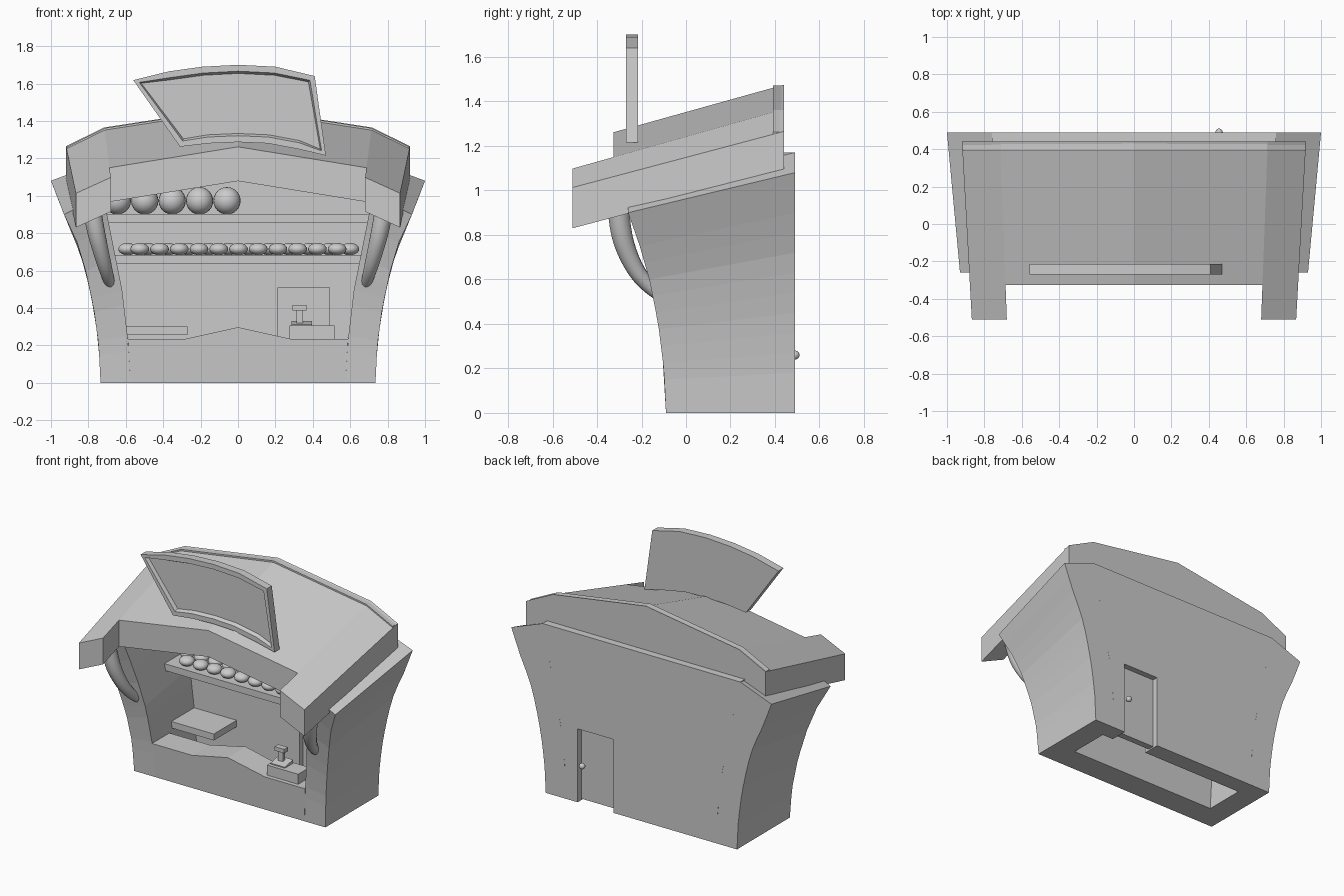
import bpy, bmesh, math
from mathutils import Vector

if "Cube" in bpy.data.objects:
    bpy.data.objects.remove(bpy.data.objects["Cube"])


def interp(table, t):
    for (a, va), (b, vb) in zip(table, table[1:]):
        if t <= b:
            return va + (vb - va) * (t - a) / (b - a)
    return table[-1][1]


def finish(bm, name, smooth=False):
    bmesh.ops.recalc_face_normals(bm, faces=bm.faces)
    me = bpy.data.meshes.new(name)
    bm.to_mesh(me)
    bm.free()
    if smooth:
        me.shade_smooth()
    ob = bpy.data.objects.new(name, me)
    bpy.context.collection.objects.link(ob)
    return ob


def loft(name, rings):
    """Closed solid through matching rings of points."""
    bm = bmesh.new()
    vr = [[bm.verts.new(p) for p in r] for r in rings]
    n = len(vr[0])
    for a, b in zip(vr, vr[1:]):
        for i in range(n):
            j = (i + 1) % n
            bm.faces.new((a[i], a[j], b[j], b[i]))
    bm.faces.new(vr[0])
    bm.faces.new(vr[-1])
    return finish(bm, name)


def prism(name, pts, front, back):
    """Extrude an x/z outline along y; front may depend on z."""
    f = front if callable(front) else (lambda z: front)
    return loft(name, [[(x, f(z), z) for x, z in pts], [(x, back, z) for x, z in pts]])


def box(name, x0, x1, y0, y1, z0, z1):
    return prism(name, [(x0, z0), (x1, z0), (x1, z1), (x0, z1)], y0, y1)


def ball(name, loc, r, squash=1.0):
    bm = bmesh.new()
    bmesh.ops.create_uvsphere(bm, u_segments=20, v_segments=12, radius=r)
    bmesh.ops.scale(bm, vec=(1, 1, squash), verts=bm.verts)
    bmesh.ops.translate(bm, vec=loc, verts=bm.verts)
    return finish(bm, name, True)


# flare of the body: outer half width, front depth, inner half width by height
OUT = [(0, .735), (.2, .745), (.4, .772), (.6, .815), (.75, .86), (.91, .935), (1.08, 1.0)]
FRONT = [(0, -.09), (.2, -.10), (.4, -.125), (.6, -.165), (.75, -.208), (.9, -.26), (1.02, -.29)]
INN = [(0, .575), (.23, .588), (.5, .62), (.7, .66), (.9, .70), (1.17, .76)]
front_y = lambda z: interp(FRONT, z)

# side walls
N = 12
for s, side in ((-1, "left"), (1, "right")):
    rings = []
    for i in range(N + 1):
        t = i / N
        of, ob_, ib, if_ = .90 * t, 1.08 * t, 1.17 * t, 1.0 * t
        rings.append([(s * interp(OUT, of), front_y(of), of),
                      (s * interp(OUT, ob_), .49, ob_),
                      (s * interp(INN, ib), .49, ib),
                      (s * interp(INN, if_), front_y(of), if_)])
    loft(side + "_wall", rings)

# back wall with door notch
edge = [(x, z) for z, x in INN]
notch = [(.49, 0), (.49, .51), (.215, .51), (.215, 0)]
prism("back_wall", [(-x, z) for x, z in reversed(edge)] + notch[::-1] + edge, .37, .49)
box("door", .215, .49, .405, .45, .01, .51)
ball("door_knob", (.455, .49, .26), .02)

# front counter with peaked top
prism("counter", [(-.575, 0), (.575, 0), (.588, .235), (.28, .235), (0, .297), (-.28, .235), (-.588, .235)],
      front_y, .086)

# roof: arched slab with two arms projecting at the front
YB = .44
RB = [(-.92, 1.265), (-.715, 1.365), (0, 1.475), (.715, 1.365), (.92, 1.265)]
RF = [(-.867, 1.013), (-.68, 1.098), (0, 1.21), (.68, 1.098), (.867, 1.013)]


def roof_ring(idx, y):
    k = (YB - y) / .95
    top = []
    for i in idx:
        p = Vector(RB[i]).lerp(Vector(RF[i]), k)
        top.append((p.x, y, p.y))
    return top + [(x, yy, z - .183) for x, yy, z in reversed(top)]


for name, idx, yf in (("roof_centre", (1, 2, 3), -.325), ("roof_left_arm", (0, 1), -.51),
                      ("roof_right_arm", (3, 4), -.51)):
    loft(name, [roof_ring(idx, YB), roof_ring(idx, yf)])
prism("roof_gable", [(-.915, 1.09), (.915, 1.09)] + [(x * .995, z - .003) for x, z in reversed(RB)], .39, YB)

# curved brackets under the arms
for s, side in ((-1, "left"), (1, "right")):
    cu = bpy.data.curves.new(side + "_bracket", "CURVE")
    cu.dimensions = "3D"
    cu.bevel_depth = .05
    cu.bevel_resolution = 4
    cu.use_fill_caps = True
    path = [(.785, -.305, .95, 1), (.765, -.30, .83, 1), (.73, -.255, .69, .85),
            (.70, -.185, .58, .7), (.685, -.12, .53, .55)]
    sp = cu.splines.new("NURBS")
    sp.points.add(len(path) - 1)
    for p, (x, y, z, r) in zip(sp.points, path):
        p.co = (s * x, y, z, 1)
        p.radius = r
    sp.use_endpoint_u = True
    sp.order_u = 3
    sp.resolution_u = 5
    sp.use_smooth = True
    bpy.context.collection.objects.link(bpy.data.objects.new(side + "_bracket", cu))

# sign board with recessed panel
outline = [(-.56, 1.618), (-.37, 1.665), (-.19, 1.69), (0, 1.70), (.2, 1.69), (.41, 1.64),
           (.47, 1.215), (.32, 1.25), (.16, 1.28), (0, 1.287), (-.16, 1.28), (-.31, 1.262)]
sign = prism("sign_board", outline, -.27, -.215)
bm = bmesh.new()
bm.from_mesh(sign.data)
bm.faces.ensure_lookup_table()
face = min(bm.faces, key=lambda f: f.calc_center_median().y)
bmesh.ops.inset_region(bm, faces=[face], thickness=.034)
bmesh.ops.inset_region(bm, faces=[face], thickness=.012)
bmesh.ops.translate(bm, vec=(0, .025, 0), verts=face.verts)
bm.to_mesh(sign.data)
bm.free()

# shelves
box("upper_shelf", -.71, .71, .13, .38, .855, .903)
box("lower_shelf", -.66, .66, .13, .38, .635, .682)
box("side_bench", -.60, -.27, .12, .38, .255, .30)

# goods on the shelves
for i in range(5):
    ball("large_ball", (-.645 + i * .1465, .23, .973), .073)
for i in range(11):
    ball("small_bun_front", (-.525 + i * .1055, .19, .715), .05, .65)
for i in range(12):
    ball("small_bun_back", (-.59 + i * .108, .29, .715), .05, .65)

# cash register
box("register_base", .275, .515, -.075, .05, .23, .305)
loft("register_keys", [[(x, -.05, .30), (x, .04, .30), (x, .04, .33), (x, -.05, .312)] for x in (.285, .395)])
box("register_post", .312, .348, -.005, .02, .31, .40)
box("register_display", .292, .366, -.015, .025, .387, .415)
